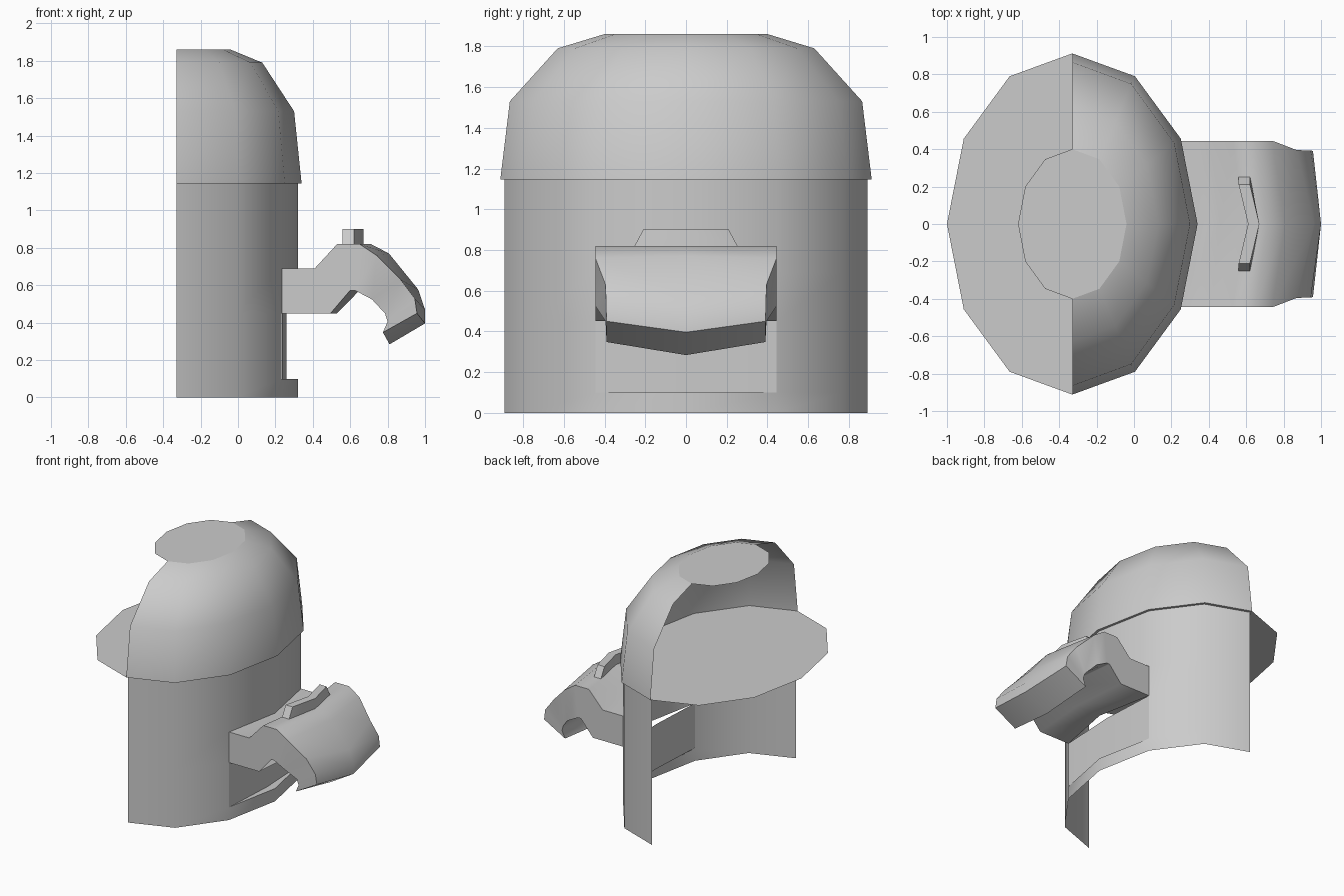
import bpy, math

if "Cube" in bpy.data.objects:
    bpy.data.objects.remove(bpy.data.objects["Cube"])

CX = -0.33  # axis of the half-round body


def make(name, verts, faces, angle=60):
    me = bpy.data.meshes.new(name)
    me.from_pydata(verts, [], faces)
    me.update()
    ob = bpy.data.objects.new(name, me)
    bpy.context.collection.objects.link(ob)
    bpy.ops.object.select_all(action='DESELECT')
    ob.select_set(True)
    bpy.context.view_layer.objects.active = ob
    bpy.ops.object.mode_set(mode='EDIT')
    bpy.ops.mesh.select_all(action='SELECT')
    bpy.ops.mesh.normals_make_consistent(inside=False)
    bpy.ops.object.mode_set(mode='OBJECT')
    bpy.ops.object.shade_smooth_by_angle(angle=math.radians(angle))
    return ob


def arc(rx, ry, z, start, count):
    return [(CX + rx * math.cos(math.radians(start + 30 * i)),
             ry * math.sin(math.radians(start + 30 * i)), z) for i in range(count)]


def half_shell(rings, skip=()):
    verts = [p for r in rings for p in arc(*r, -90, 7)]
    faces = [(k * 7 + i, k * 7 + i + 1, k * 7 + i + 8, k * 7 + i + 7)
             for k in range(len(rings) - 1) for i in range(6) if (k, i) not in skip]
    return verts, faces


# Half-round body wall, with an opening under the spout
v, f = half_shell([(.65, .89, z) for z in (0, .1, .45, .69, 1.145)], {(1, 2), (1, 3)})
make("body_wall", v, f)

# Shallow recess closing the opening: back panel and floor ledge
make("recess_panel", [(.235, -.445, .1), (.258, 0, .1), (.235, .445, .1),
                      (.235, -.445, .45), (.258, 0, .45), (.235, .445, .45)],
     [(0, 1, 4, 3), (1, 2, 5, 4)])
make("recess_ledge", [(.233, -.445, .1), (.32, 0, .1), (.233, .445, .1), (.258, 0, .1)],
     [(0, 1, 3), (3, 1, 2)])

# Half dome lid
v, f = half_shell([(.67, .912, 1.145), (.63, .865, 1.53), (.46, .63, 1.79), (.29, .40, 1.86)])
make("lid_dome", v, f)

# Full flat plates at the top and base of the dome
for name, rx, ry, z in (("lid_top_plate", .29, .40, 1.86), ("lid_base_plate", .67, .912, 1.145)):
    make(name, arc(rx, ry, z, 0, 12), [tuple(range(12))])

# Curved spout: half width, outer side, outer middle, inner side, inner middle
sections = [
    (.445, (.235, .69), (.32, .69), (.235, .45), (.32, .45)),
    (.445, (.41, .69), (.46, .69), (.495, .45), (.53, .45)),
    (.445, (.53, .82), (.59, .82), (.60, .573), (.65, .573)),
    (.445, (.65, .82), (.711, .82), (.626, .572), (.68, .57)),
    (.445, (.74, .76), (.807, .77), (.717, .524), (.77, .51)),
    (.395, (.87, .63), (.963, .578), (.786, .449), (.83, .42)),
    (.393, (.945, .53), (1.0, .47), (.80, .406), (.84, .36)),
    (.39, (.957, .45), (1.0, .396), (.775, .348), (.81, .284)),
]
v, f = [], []
for w, os, om, ins, im in sections:
    v += [(os[0], -w, os[1]), (om[0], 0, om[1]), (os[0], w, os[1]),
          (ins[0], w, ins[1]), (im[0], 0, im[1]), (ins[0], -w, ins[1])]
for k in range(len(sections) - 1):
    for i in range(6):
        j = (i + 1) % 6
        f.append((k * 6 + i, k * 6 + j, k * 6 + 6 + j, k * 6 + 6 + i))
e = len(v) - 6
f += [(e, e + 1, e + 4, e + 5), (e + 1, e + 2, e + 3, e + 4)]
make("spout", v, f)

# Chevron-shaped ridge on top of the spout
v = []
for w, z in ((.255, .815), (.21, .90)):
    v += [(.56, -w, z), (.61, 0, z), (.56, w, z), (.62, w, z), (.67, 0, z), (.62, -w, z)]
f = [(i, (i + 1) % 6, (i + 1) % 6 + 6, i + 6) for i in range(6)]
f += [(6, 7, 10, 11), (7, 8, 9, 10)]
make("spout_ridge", v, f, 40)
